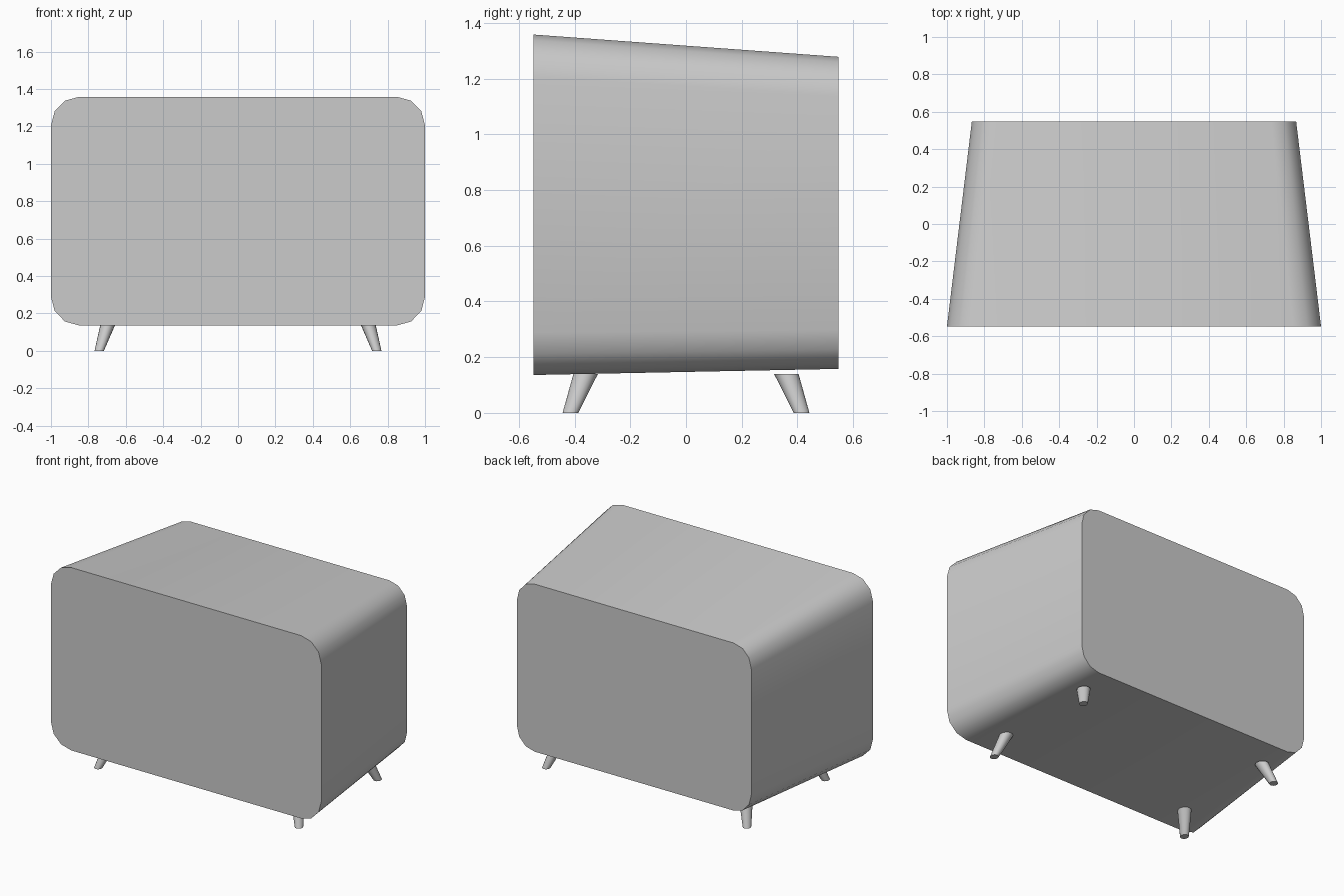
import bpy
import bmesh
from math import sin, cos, pi, radians

cube = bpy.data.objects.get("Cube")
if cube:
    bpy.data.objects.remove(cube, do_unlink=True)

GREY = (0.6, 0.6, 0.6, 1.0)
mat = bpy.data.materials.new("plain grey")
mat.use_nodes = True
mat.diffuse_color = GREY
bsdf = next(n for n in mat.node_tree.nodes if n.type == "BSDF_PRINCIPLED")
bsdf.inputs["Base Color"].default_value = GREY


def loft(name, start, end, angle):
    """Join two matching loops of points into a capped solid."""
    bm = bmesh.new()
    a = [bm.verts.new(p) for p in start]
    b = [bm.verts.new(p) for p in end]
    n = len(a)
    for i in range(n):
        j = (i + 1) % n
        bm.faces.new((a[i], a[j], b[j], b[i]))
    bm.faces.new(a)
    bm.faces.new(b)
    bmesh.ops.recalc_face_normals(bm, faces=bm.faces)
    mesh = bpy.data.meshes.new(name)
    bm.to_mesh(mesh)
    bm.free()
    mesh.materials.append(mat)
    obj = bpy.data.objects.new(name, mesh)
    bpy.context.collection.objects.link(obj)
    bpy.ops.object.select_all(action="DESELECT")
    obj.select_set(True)
    bpy.context.view_layer.objects.active = obj
    bpy.ops.object.shade_smooth_by_angle(angle=radians(angle))
    return obj


def rounded_panel(y, half_width, bottom, top, rx, rz, steps=3):
    """Rounded rectangle standing in the xz plane."""
    points = []
    for corner, (sx, sz) in enumerate([(1, 1), (-1, 1), (-1, -1), (1, -1)]):
        cx = sx * (half_width - rx)
        cz = top - rz if sz > 0 else bottom + rz
        for k in range(steps + 1):
            t = (corner + k / steps) * pi / 2
            points.append((cx + rx * cos(t), y, cz + rz * sin(t)))
    return points


def oval(x, y, z, rx, ry, sides=16):
    angles = [2 * pi * k / sides for k in range(sides)]
    return [(x + rx * cos(t), y + ry * sin(t), z) for t in angles]


# Cabinet narrowing towards the back
loft("cabinet",
     rounded_panel(-0.548, 1.0, 0.136, 1.358, 0.15, 0.153),
     rounded_panel(0.548, 0.867, 0.158, 1.278, 0.13, 0.14), 40)

# Four splayed, tapered legs
for side, sx in (("left", 1), ("right", -1)):
    for place, sy in (("front", -1), ("back", 1)):
        loft(f"{place}_{side}_leg",
             oval(sx * 0.742, sy * 0.415, 0.0, 0.025, 0.028),
             oval(sx * 0.696, sy * 0.360, 0.14, 0.040, 0.044), 40)
